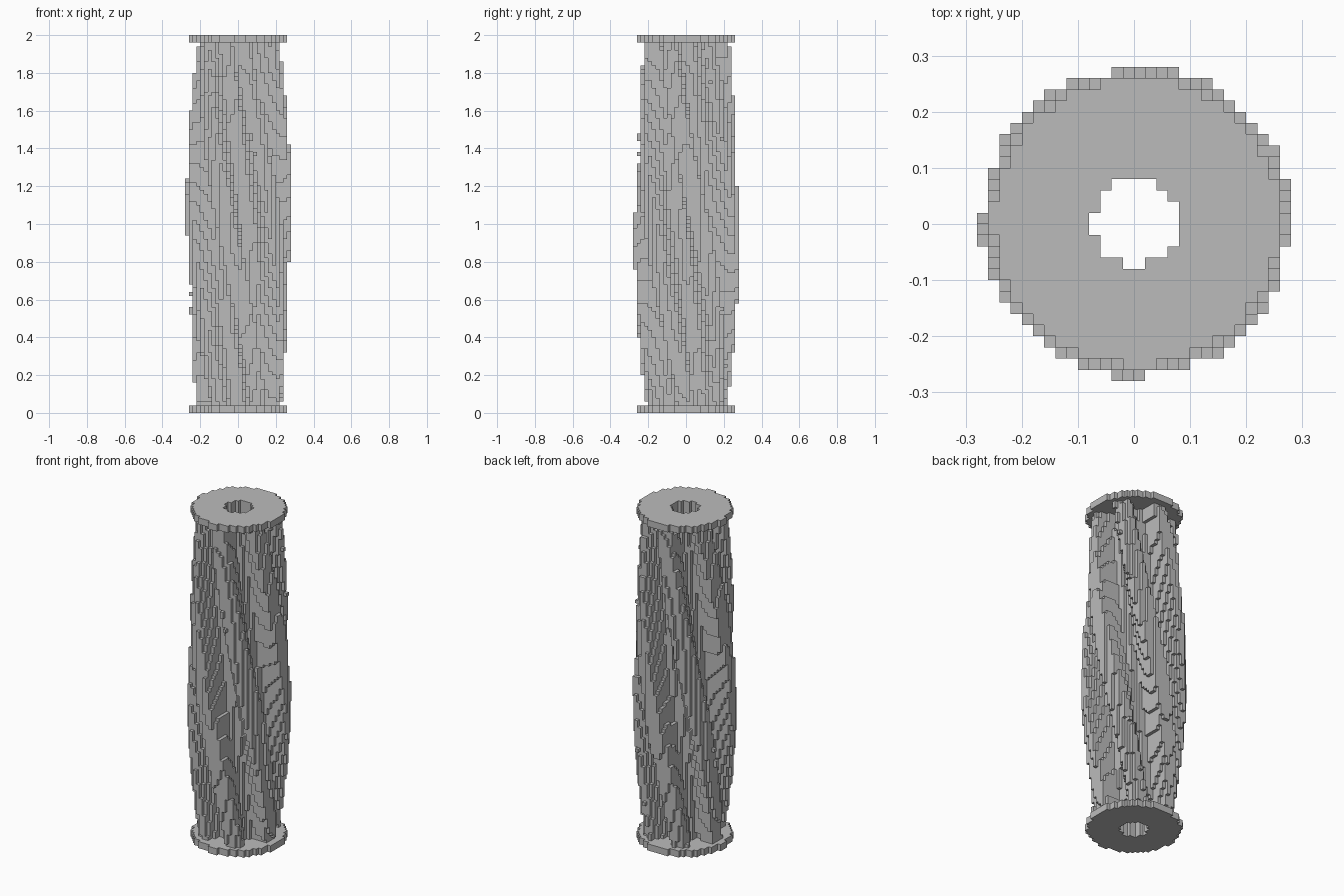
import bpy, bmesh, math

cube = bpy.data.objects.get("Cube")
if cube:
    bpy.data.objects.remove(cube, do_unlink=True)

CELL = 0.02          # edge of one block
HALF = 14            # blocks from the axis to the side
LAYERS = 100         # blocks from bottom to top
CAP = 2              # layers in each end disc
SHIFT = 0.004        # the axis sits slightly off the block grid
BORE, DISC = 0.0765, 0.2555
LOBES, TWIST = 6, math.radians(45)

stone = bpy.data.materials.new("grey_stone")
stone.use_nodes = True
stone.diffuse_color = (0.5, 0.5, 0.5, 1)
stone.node_tree.nodes["Principled BSDF"].inputs["Base Color"].default_value = (0.5, 0.5, 0.5, 1)


def shaft_radius(angle, z):
    """Barrel outline with twisted ribs and deep grooves."""
    outer = 0.22 + 0.058 * math.sin(math.pi * z / 2)
    step = math.tau / LOBES
    off = (angle + TWIST * z + step / 2) % step - step / 2
    t = min(max((abs(math.degrees(off)) - 10) / 8, 0), 1)
    return outer * (1 - 0.46 * t * t * (3 - 2 * t))


def is_solid(i, j, k):
    x, y = (i + 0.5) * CELL - SHIFT, (j + 0.5) * CELL - SHIFT
    r = math.hypot(x, y)
    if r < BORE or not 0 <= k < LAYERS:
        return False
    if k < CAP or k >= LAYERS - CAP:
        return r < DISC
    return r < shaft_radius(math.atan2(y, x), (k + 0.5) * CELL)


span = range(-HALF, HALF)
solid = {(i, j, k) for i in span for j in span for k in range(LAYERS) if is_solid(i, j, k)}


def block_part(name, first, last):
    """Skin the exposed sides of the blocks in a range of layers."""
    bm = bmesh.new()
    verts = {}

    def corner(p):
        if p not in verts:
            verts[p] = bm.verts.new([c * CELL for c in p])
        return verts[p]

    for cell in sorted(c for c in solid if first <= c[2] < last):
        for axis in range(3):
            u, v = (axis + 1) % 3, (axis + 2) % 3
            for side in (0, 1):
                beside = list(cell)
                beside[axis] += 2 * side - 1
                if tuple(beside) in solid:
                    continue
                ring = []
                for du, dv in ((0, 0), (1, 0), (1, 1), (0, 1)):
                    p = list(cell)
                    p[axis] += side
                    p[u] += du
                    p[v] += dv
                    ring.append(corner(tuple(p)))
                bm.faces.new(ring if side else ring[::-1])
    mesh = bpy.data.meshes.new(name)
    bm.to_mesh(mesh)
    bm.free()
    mesh.materials.append(stone)
    bpy.context.collection.objects.link(bpy.data.objects.new(name, mesh))


# End discs and twisted shaft
block_part("bottom_disc", 0, CAP)
block_part("twisted_shaft", CAP, LAYERS - CAP)
block_part("top_disc", LAYERS - CAP, LAYERS)
